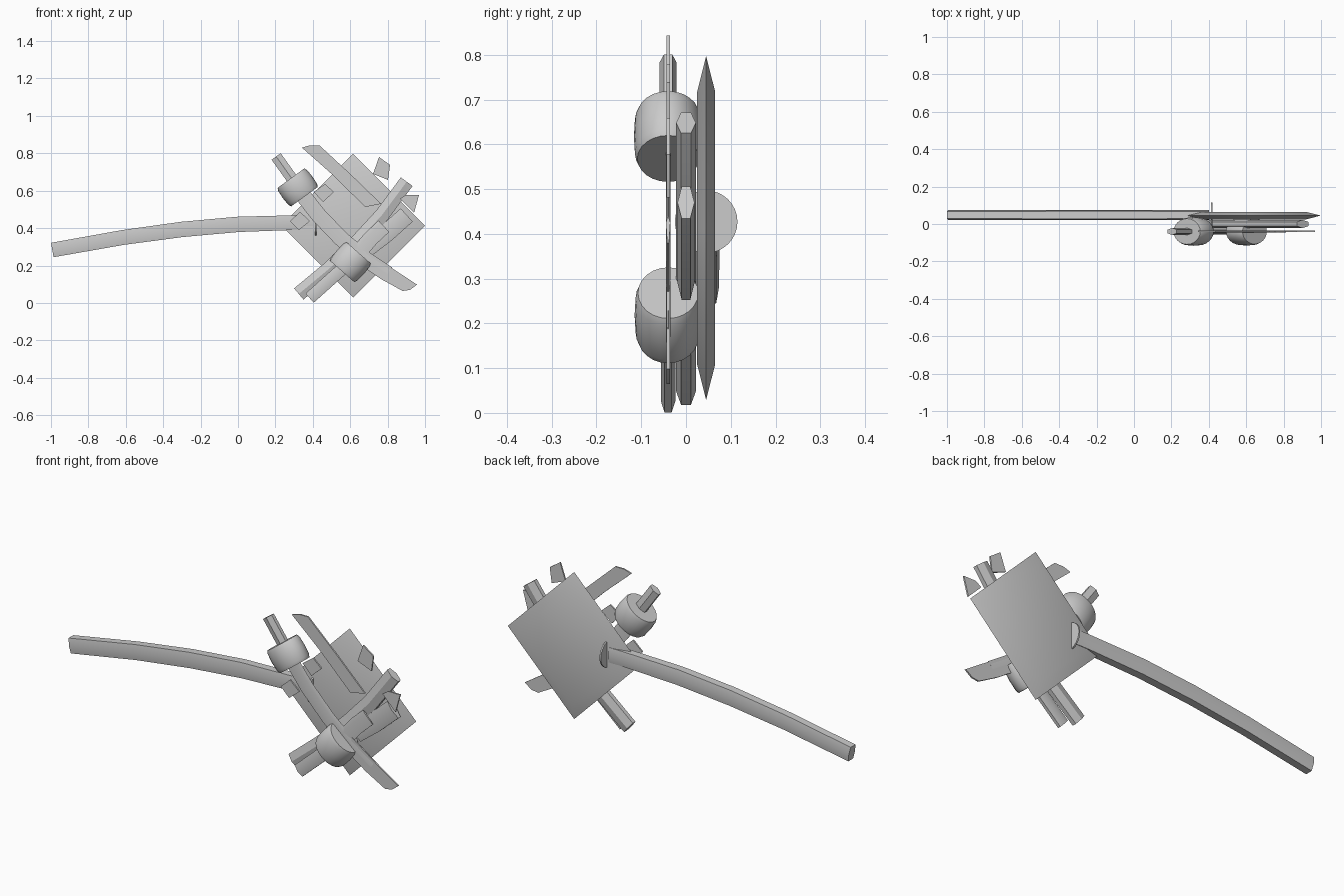
import bpy, bmesh, math
from mathutils import Vector

if "Cube" in bpy.data.objects:
    bpy.data.objects.remove(bpy.data.objects["Cube"])


def finish(name, bm, angle=30):
    bmesh.ops.recalc_face_normals(bm, faces=bm.faces[:])
    me = bpy.data.meshes.new(name)
    bm.to_mesh(me)
    bm.free()
    ob = bpy.data.objects.new(name, me)
    bpy.context.collection.objects.link(ob)
    bpy.ops.object.select_all(action='DESELECT')
    ob.select_set(True)
    bpy.context.view_layer.objects.active = ob
    bpy.ops.object.shade_smooth_by_angle(angle=math.radians(angle))
    return ob


def skin(name, rings):
    """Join equal-length rings of points into a capped tube."""
    bm = bmesh.new()
    vr = [[bm.verts.new(p) for p in r] for r in rings]
    n = len(vr[0])
    for a, b in zip(vr, vr[1:]):
        for i in range(n):
            bm.faces.new((a[i], a[(i + 1) % n], b[(i + 1) % n], b[i]))
    bm.faces.new(vr[0])
    bm.faces.new(vr[-1])
    return finish(name, bm)


def sweep(name, path, y, profile, half_w, half_y, scales=None):
    """Sweep a (across, depth) profile along an xz path."""
    rings = []
    pts = [Vector(p) for p in path]
    for i, p in enumerate(pts):
        d = (pts[min(i + 1, len(pts) - 1)] - pts[max(i - 1, 0)]).normalized()
        s = scales[i] if scales else 1
        rings.append([(p.x - d.y * u * half_w * s, y + v * half_y * s,
                       p.y + d.x * u * half_w * s) for u, v in profile])
    return skin(name, rings)


def shard(name, outline, y=-0.04, t=0.004):
    """Thin flat piece of blade from an xz outline."""
    return skin(name, [[(x, y + s * t, z) for x, z in outline] for s in (-1, 1)])


HEX = [(1, .5), (1, -.5), (0, -1), (-1, -.5), (-1, .5), (0, 1)]
GRIP = [(1, .75), (1, -.75), (0, -1), (-1, -.75), (-1, .75), (0, 1)]
BLADE = [(1, 0), (.5, 1), (-1, .4), (-1, -.4), (.5, -1)]

# Square head plate with bevelled edges
cx, cz = 0.615, 0.413
rings = []
for y, r in ((.025, .305), (.045, .384), (.065, .305)):
    rings.append([(cx + r * math.cos(k * math.pi / 2), y,
                   cz + r * math.sin(k * math.pi / 2)) for k in range(4)])
skin("head_plate", rings)

# Long curved handle
sweep("long_handle", [(-.993, .283), (-.615, .35), (-.3, .393), (0, .42),
                      (.32, .43), (.4, .43)], .048, GRIP, .039, .026,
      [1, 1.02, 1.05, 1.05, 1, 1])

# Thin disc standing through the plate
N = 32
skin("rear_disc", [[(x, .045 + .07 * math.cos(2 * math.pi * i / N),
                     .427 + .07 * math.sin(2 * math.pi * i / N))
                    for i in range(N)] for x in (.412, .42)])


# Barrel-shaped sword collars
def collar(name, start, end, radius):
    a, b = Vector(start), Vector(end)
    path = [a.lerp(b, t) for t in (0, .12, .5, .88, 1)]
    prof = [(math.cos(2 * math.pi * i / 24), math.sin(2 * math.pi * i / 24))
            for i in range(24)]
    return sweep(name, path, -.04, prof, radius, radius * .78,
                 [.9, .97, 1, .97, .9])


collar("upper_collar", (.283, .667), (.355, .568), .098)
collar("lower_collar", (.557, .168), (.645, .268), .096)

# Sword grips
sweep("upper_grip", [(.204, .783), (.32, .62)], -.04, HEX, .03, .019)
sweep("lower_grip", [(.383, .026), (.6, .22)], -.04, HEX, .033, .016)

# Scabbards, one whole and one broken
sweep("scabbard", [(.325, .048), (.49, .185), (.65, .34), (.77, .47),
                   (.902, .648)], 0, HEX, .039, .022)
sweep("broken_scabbard", [(.902, .47), (.79, .37), (.685, .29)],
      0, HEX, .048, .019)

# Curved blade of the upper sword, ending in a slanted tip
sweep("upper_blade", [(.34, .585), (.43, .47), (.55, .345), (.68, .235), (.8, .155)],
      -.04, BLADE, .042, .005)
shard("upper_blade_tip", [(.69, .28), (.66, .2), (.77, .125), (.88, .064),
                          (.92, .07), (.957, .098), (.82, .188)])

# Stub of the lower sword's broken blade
sweep("lower_blade_stub", [(.62, .24), (.71, .345), (.78, .41)], -.04, BLADE, .042, .005)

# Broken-off blade pieces
shard("long_shard", [(.342, .83), (.385, .843), (.435, .843), (.6, .69),
                     (.765, .53), (.68, .513), (.5, .69)])
shard("shard_a", [(.405, .593), (.465, .636), (.513, .593), (.455, .54)])
shard("shard_b", [(.278, .438), (.332, .487), (.385, .438), (.326, .39)])
shard("shard_c", [(.722, .69), (.754, .78), (.813, .738), (.802, .658)])
shard("shard_d", [(.866, .556), (.898, .578), (.968, .578), (.941, .481)])
